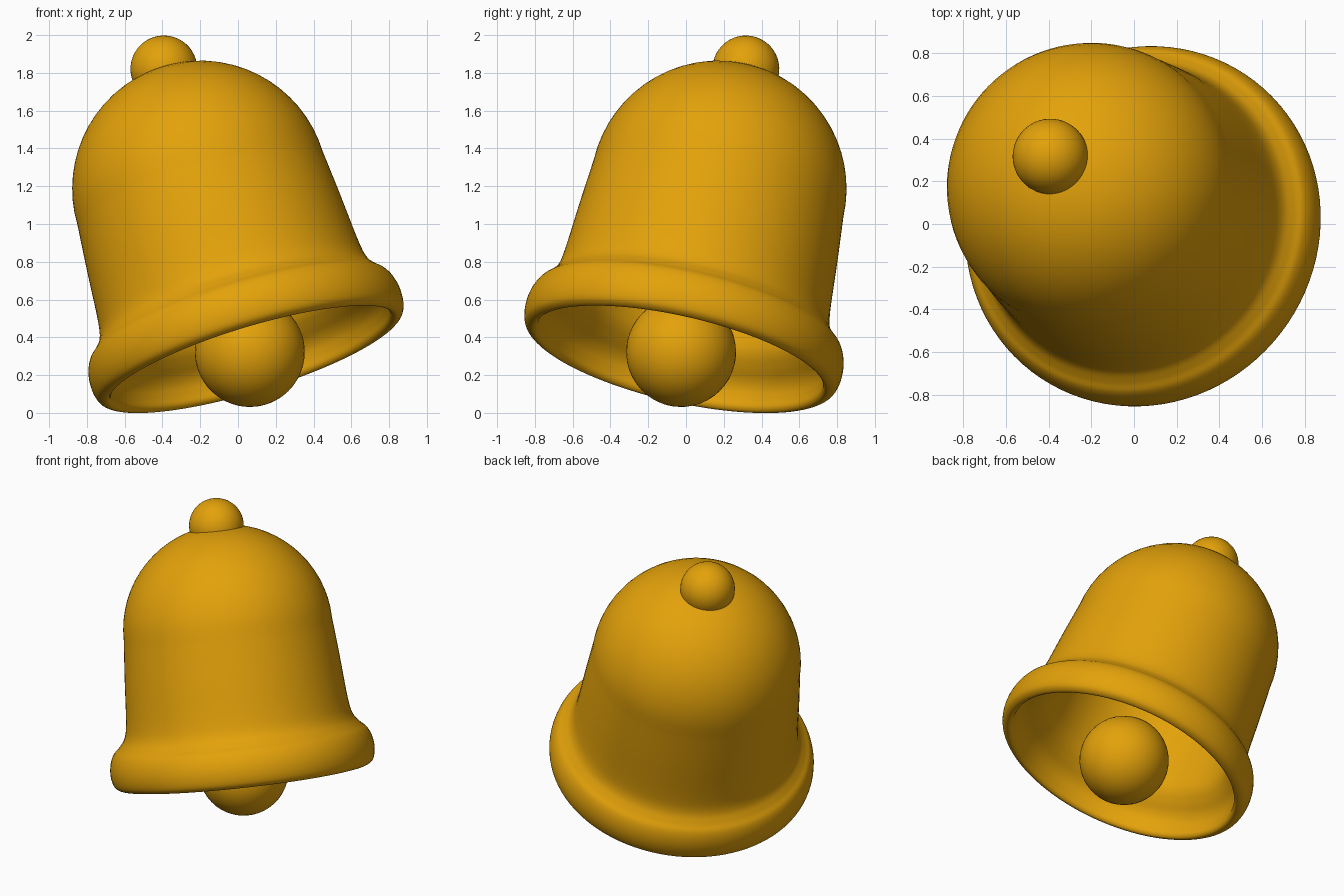
import bpy, bmesh
from math import sin, cos, pi, radians
from mathutils import Vector, Matrix

if "Cube" in bpy.data.objects:
    bpy.data.objects.remove(bpy.data.objects["Cube"])

# Tilted bell frame: origin at the dome centre, local z along the bell axis
axis = Vector((-0.284, 0.214, 0.935)).normalized()
frame = Matrix.Translation((-0.2, 0.172, 1.187)) @ Vector((0, 0, 1)).rotation_difference(axis).to_matrix().to_4x4()

gold = bpy.data.materials.new("gold")
gold.diffuse_color = (0.77, 0.36, 0.003, 1)
gold.use_nodes = True
gold.node_tree.nodes["Principled BSDF"].inputs["Base Color"].default_value = gold.diffuse_color


def finish(name, bm):
    mesh = bpy.data.meshes.new(name)
    bm.to_mesh(mesh)
    bm.free()
    obj = bpy.data.objects.new(name, mesh)
    bpy.context.collection.objects.link(obj)
    obj.matrix_world = frame
    mesh.materials.append(gold)
    mesh.shade_smooth()
    return obj


def smooth_curve(pts, steps=5):
    out = []
    p = [pts[0]] + pts + [pts[-1]]
    for a, b, c, d in zip(p, p[1:], p[2:], p[3:]):
        for i in range(steps):
            t = i / steps
            out.append(tuple(0.5 * (2 * q + (r - o) * t + (2 * o - 5 * q + 4 * r - s) * t * t
                                    + (3 * q - o - 3 * r + s) * t ** 3)
                             for o, q, r, s in zip(a, b, c, d)))
    return out + [pts[-1]]


def dome(radius, n=16):
    return [(radius * sin(i / n * pi / 2), radius * cos(i / n * pi / 2)) for i in range(n)]


def ball(name, radius, height):
    bm = bmesh.new()
    bmesh.ops.create_uvsphere(bm, u_segments=48, v_segments=24, radius=radius,
                              matrix=Matrix.Translation((0, 0, height)))
    return finish(name, bm)


# Bell shell: outer dome, flared rim, rounded lip, then the inner wall back up
skirt = [(0.678, 0), (0.70, -0.25), (0.722, -0.53), (0.744, -0.635), (0.785, -0.692),
         (0.824, -0.73), (0.848, -0.78), (0.859, -0.84), (0.855, -0.90), (0.837, -0.945),
         (0.80, -0.965), (0.775, -0.945), (0.77, -0.90), (0.76, -0.85), (0.735, -0.805),
         (0.69, -0.755), (0.65, -0.70), (0.63, -0.64), (0.622, -0.53), (0.61, -0.25),
         (0.59, 0)]
profile = dome(0.678) + smooth_curve(skirt) + dome(0.59)[:0:-1] + [(0, 0.59)]

bm = bmesh.new()
verts = [bm.verts.new((r, 0, h)) for r, h in profile]
edges = [bm.edges.new(pair) for pair in zip(verts, verts[1:])]
bmesh.ops.spin(bm, geom=verts + edges, axis=(0, 0, 1), cent=(0, 0, 0),
               angle=radians(360), steps=96, use_duplicate=False)
bmesh.ops.remove_doubles(bm, verts=bm.verts[:], dist=0.0005)
bmesh.ops.recalc_face_normals(bm, faces=bm.faces[:])
finish("bell_shell", bm)

# Top knob and clapper
ball("top_knob", 0.177, 0.678)
ball("clapper", 0.291, -0.925)
